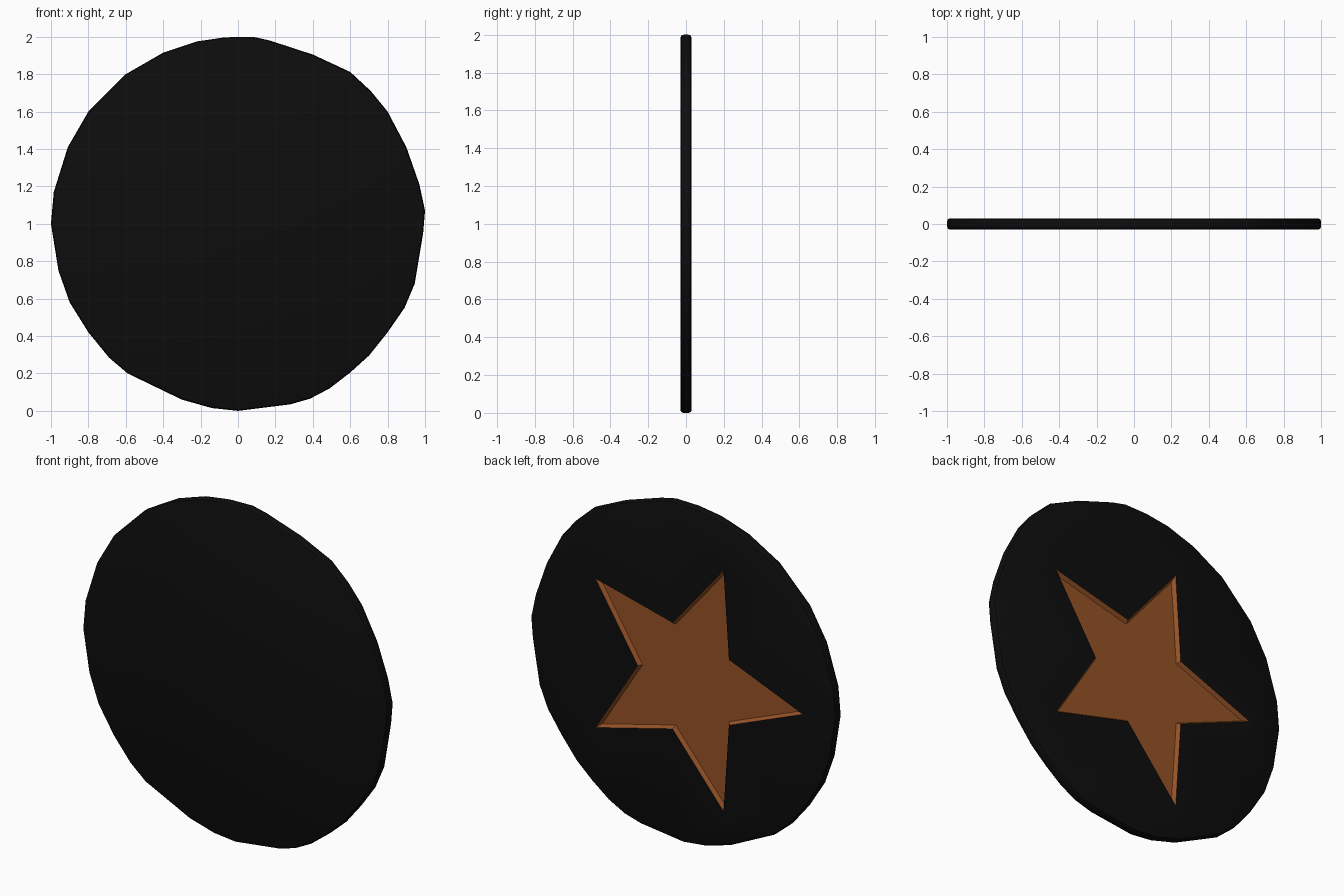
import bpy, bmesh, math
from mathutils import Vector

if "Cube" in bpy.data.objects:
    bpy.data.objects.remove(bpy.data.objects["Cube"])

HALF = 0.03          # half thickness of the disc
CENTRE = (-0.035, 0.97)


def material(name, rgb):
    m = bpy.data.materials.new(name)
    m.diffuse_color = (*rgb, 1)
    m.use_nodes = True
    m.node_tree.nodes["Principled BSDF"].inputs["Base Color"].default_value = m.diffuse_color
    return m


def finish(bm, name, mat):
    mesh = bpy.data.meshes.new(name)
    bm.to_mesh(mesh)
    bm.free()
    ob = bpy.data.objects.new(name, mesh)
    bpy.context.collection.objects.link(ob)
    mesh.materials.append(mat)
    bpy.context.view_layer.objects.active = ob
    ob.select_set(True)
    bpy.ops.object.shade_smooth_by_angle(angle=math.radians(30))
    ob.select_set(False)


def ring(bm, points, y):
    return [bm.verts.new((x, y, z)) for x, z in points]


def bridge(bm, a, b):
    n = len(a)
    return [bm.faces.new((a[i], a[(i + 1) % n], b[(i + 1) % n], b[i])) for i in range(n)]


def star(scale=1.0):
    pts = []
    for i in range(10):
        r = (0.75 if i % 2 == 0 else 0.33) * scale
        a = math.pi + i * math.pi / 5
        pts.append((CENTRE[0] + r * math.cos(a), CENTRE[1] + r * math.sin(a)))
    return pts


# slightly irregular, hand-cut disc outline (x, z)
outline = [(0.08, 2.0), (0.17, 1.98), (0.4, 1.905), (0.6, 1.812), (0.71, 1.71), (0.8, 1.6),
           (0.9, 1.41), (0.97, 1.21), (1.0, 1.07), (0.99, 0.95), (0.945, 0.68), (0.89, 0.55),
           (0.8, 0.42), (0.7, 0.295), (0.6, 0.205), (0.49, 0.12), (0.385, 0.065), (0.28, 0.035),
           (0.0, 0.0), (-0.14, 0.015), (-0.3, 0.06), (-0.59, 0.2), (-0.69, 0.285),
           (-0.8, 0.42), (-0.9, 0.58), (-0.96, 0.75), (-1.0, 1.0), (-0.985, 1.17),
           (-0.91, 1.41), (-0.8, 1.6), (-0.6, 1.8), (-0.4, 1.915), (-0.22, 1.975), (-0.07, 1.997)]


def inset(d):
    return [(x * (1 - d), 1 + (z - 1) * (1 - d)) for x, z in outline]


# disc with rounded rim and a star-shaped opening on the back face
bm = bmesh.new()
profile = [(0.016, -HALF), (0.005, -0.025), (0, -0.014),
           (0, 0.014), (0.005, 0.025), (0.016, HALF)]
rings = [ring(bm, inset(d), y) for d, y in profile]
for a, b in zip(rings, rings[1:]):
    bridge(bm, a, b)
bm.faces.new(rings[0])
hole = ring(bm, star(), HALF)
edges = [bm.edges.new((hole[i], hole[(i + 1) % 10])) for i in range(10)]
edges += [bm.edges.get((rings[-1][i], rings[-1][(i + 1) % len(outline)])) for i in range(len(outline))]
bmesh.ops.triangle_fill(bm, edges=edges, use_beauty=True, normal=Vector((0, 1, 0)))
bmesh.ops.recalc_face_normals(bm, faces=bm.faces)
if next(f for f in bm.faces if len(f.verts) == len(outline)).normal.y > 0:
    bmesh.ops.reverse_faces(bm, faces=bm.faces)
finish(bm, "disc", material("black", (0.004, 0.004, 0.004)))

# recessed star: sloping walls and floor, facing the back
bm = bmesh.new()
top = ring(bm, star(), HALF)
low = ring(bm, star(0.95), 0.008)
bridge(bm, top, low)
bm.faces.new(low)
bmesh.ops.recalc_face_normals(bm, faces=bm.faces)
floor = next(f for f in bm.faces if len(f.verts) == 10)
if floor.normal.y < 0:
    bmesh.ops.reverse_faces(bm, faces=bm.faces)
finish(bm, "star_recess", material("copper", (0.3, 0.085, 0.02)))
